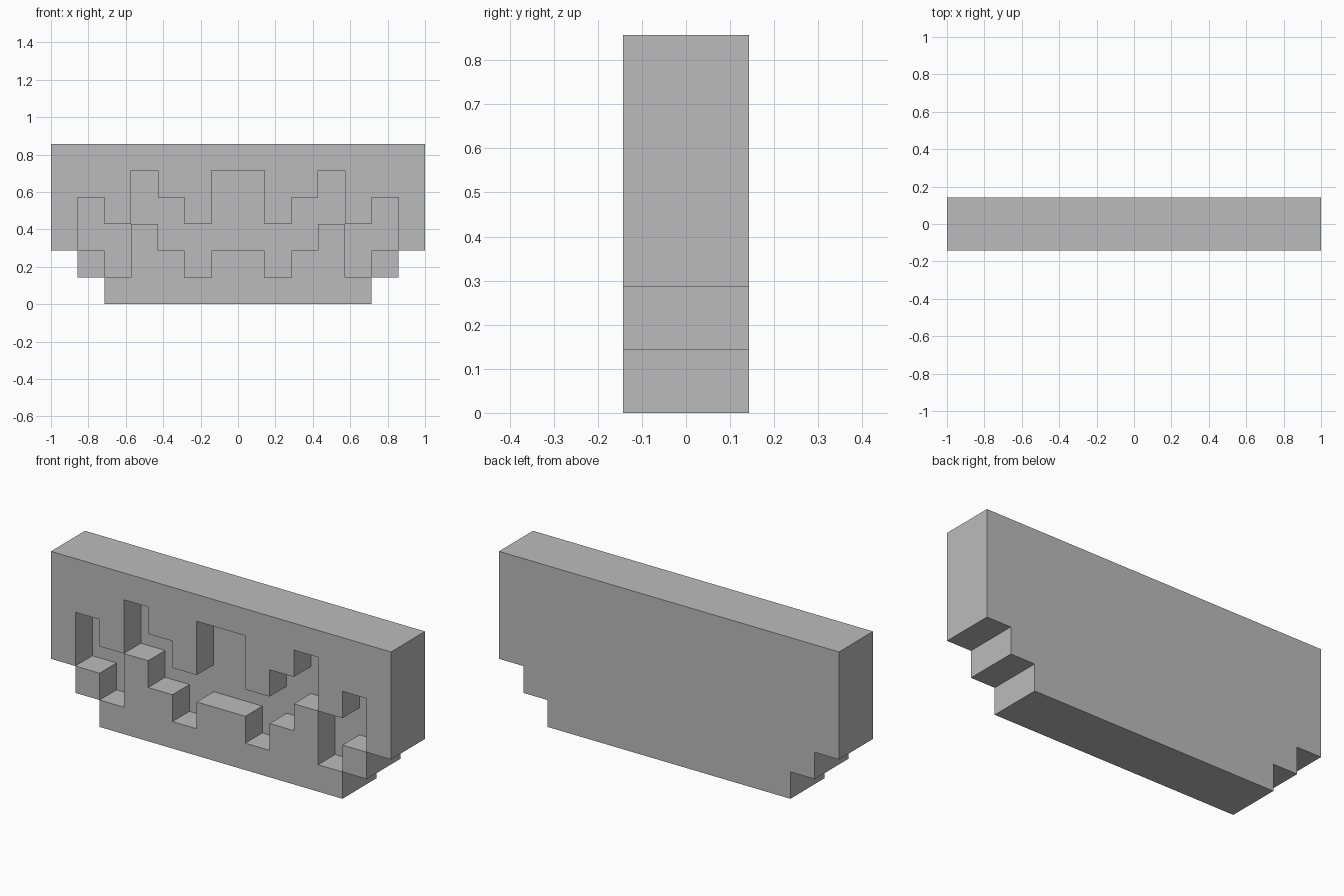
import bpy
import bmesh
from mathutils import Vector

if "Cube" in bpy.data.objects:
    bpy.data.objects.remove(bpy.data.objects["Cube"], do_unlink=True)

CELL = 1 / 7
HALF_WIDTH, HEIGHT, DEPTH = 7, 6, 2

# Recess floor and ceiling, in cells, per column outward from the middle
RECESS = [(2, 5), (1, 3), (2, 4), (3, 5), (1, 3), (2, 4)]


def is_solid(x, y, z):
    """Whether a cell of the block is filled; y = 0 is the front layer."""
    column = x if x >= 0 else -x - 1
    inside = 0 <= y < DEPTH and 0 <= z < HEIGHT
    if not inside or column >= min(HALF_WIDTH, 5 + z):
        return False
    if y == 0 and column < len(RECESS):
        low, high = RECESS[column]
        return not low <= z < high
    return True


def add_cell_faces(bm, cell):
    """Add the sides of a cell that face empty space."""
    centre = Vector(cell) + Vector((0.5, 0.5 - DEPTH / 2, 0.5))
    for axis in range(3):
        for sign in (-1, 1):
            normal = Vector((0, 0, 0))
            normal[axis] = sign
            if is_solid(*(int(c + n) for c, n in zip(cell, normal))):
                continue
            u = Vector((0, 0, 0))
            u[(axis + 1) % 3] = 0.5
            v = normal.cross(u)
            middle = centre + normal / 2
            corners = (middle + u + v, middle - u + v,
                       middle - u - v, middle + u - v)
            bm.faces.new([bm.verts.new(p * CELL) for p in corners])


# Stepped block with the zigzag recess in its front
bm = bmesh.new()
for x in range(-HALF_WIDTH, HALF_WIDTH):
    for y in range(DEPTH):
        for z in range(HEIGHT):
            if is_solid(x, y, z):
                add_cell_faces(bm, (x, y, z))
bmesh.ops.remove_doubles(bm, verts=bm.verts, dist=0.001)
bmesh.ops.dissolve_limit(bm, angle_limit=0.01, verts=bm.verts, edges=bm.edges)

mesh = bpy.data.meshes.new("stepped_block")
bm.to_mesh(mesh)
bm.free()
block = bpy.data.objects.new("stepped_block", mesh)
bpy.context.collection.objects.link(block)

# Plain grey
grey = bpy.data.materials.new("plain_grey")
grey.use_nodes = True
colour = (0.5, 0.5, 0.5, 1)
grey.diffuse_color = colour
grey.node_tree.nodes["Principled BSDF"].inputs["Base Color"].default_value = colour
mesh.materials.append(grey)
